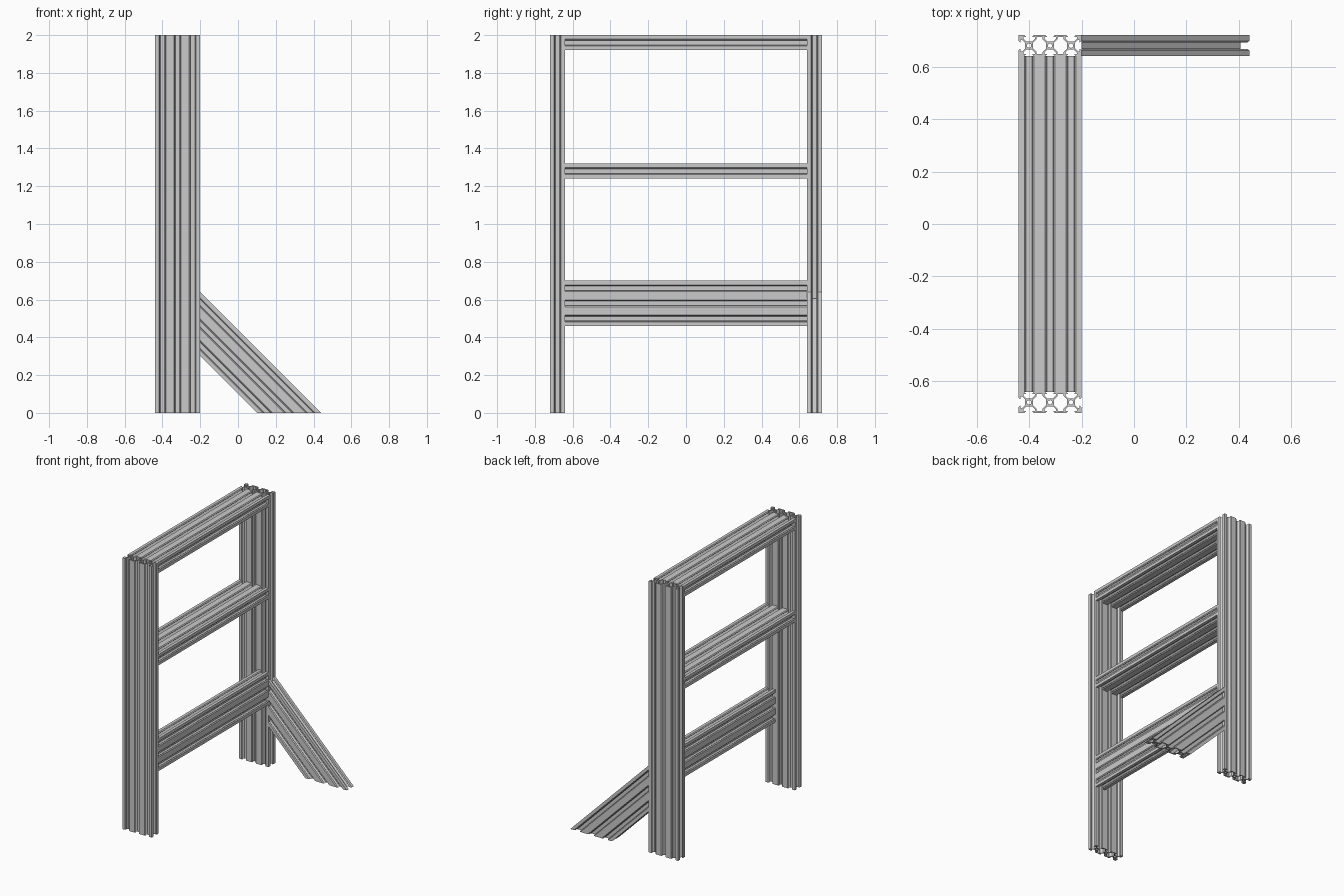
import bpy, bmesh, math

if "Cube" in bpy.data.objects:
    bpy.data.objects.remove(bpy.data.objects["Cube"])

S = 0.004    # one profile unit; a cell is 20 units = 0.08 wide
R2 = math.sqrt(2)

# Half outline of one T-slot, centred on the slot: (sideways, outwards)
HALF = [(4.58, 10), (3.1, 8.52), (3.1, 8.2), (5.5, 8.2), (5.5, 6.56), (2.84, 3.9)]
SLOT = [(-a, b) for a, b in HALF] + HALF[::-1]


def profile_loops():
    """Outer outline, three bores and two inner chambers of a 3-cell slotted bar."""
    top = [(x + a, b) for x in (-20, 0, 20) for a, b in SLOT]
    right = [(20 + b, -a) for a, b in SLOT]
    half = top + [(30, 10)] + right + [(30, -10)]
    loops = [half + [(-x, -y) for x, y in half]]
    for cx in (-20, 0, 20):
        loops.append([(cx + 2.1 * math.cos(i * math.pi / 8),
                       2.1 * math.sin(i * math.pi / 8)) for i in range(16)])
    side = [(-6.1, -2.84), (-2.7, -6.24), (-2.7, -8.2)]
    for cx in (-10, 10):
        q = side + [(-x, y) for x, y in side[::-1]]
        q += [(-x, -y) for x, y in q]
        loops.append([(cx + x, y) for x, y in q])
    return loops


def bar(name, place):
    """Extrude the profile, then map (u, v, end) to a position with place()."""
    bm = bmesh.new()
    edges = []
    for loop in profile_loops():
        vs = [bm.verts.new((x * S, y * S, 0)) for x, y in loop]
        edges += [bm.edges.new((vs[i - 1], vs[i])) for i in range(len(vs))]
    bmesh.ops.triangle_fill(bm, use_beauty=True, edges=edges, normal=(0, 0, 1))
    ext = bmesh.ops.extrude_face_region(bm, geom=bm.faces[:], use_keep_orig=True)
    for g in ext["geom"]:
        if isinstance(g, bmesh.types.BMVert):
            g.co.z = 1
    for v in bm.verts:
        v.co = place(*v.co)
    bmesh.ops.recalc_face_normals(bm, faces=bm.faces[:])
    me = bpy.data.meshes.new(name)
    bm.to_mesh(me)
    bm.free()
    ob = bpy.data.objects.new(name, me)
    bpy.context.collection.objects.link(ob)
    bpy.ops.object.select_all(action='DESELECT')
    ob.select_set(True)
    bpy.context.view_layer.objects.active = ob
    bpy.ops.object.shade_smooth_by_angle()


# Uprights
for label, y in (("front", -0.68), ("back", 0.68)):
    bar(label + "_upright", lambda u, v, t: (-0.32 + u, y + v, 2 * t))

# Flat cross rails
for label, z in (("top", 1.96), ("middle", 1.28)):
    bar(label + "_rail", lambda u, v, t: (-0.32 + u, -0.64 + 1.28 * t, z + v))

# Lower rail standing on edge, flush with the brace side of the uprights
bar("lower_rail", lambda u, v, t: (-0.24 + v, -0.64 + 1.28 * t, 0.58 + u))


# 45 degree brace, mitred against the upright and the floor
def brace_place(u, v, t):
    c = 0.44 - 0.12 * R2 + u * R2
    return (-0.2, 0.68 + v, c + 0.2) if t > 0.5 else (c, 0.68 + v, 0)


bar("diagonal_brace", brace_place)
